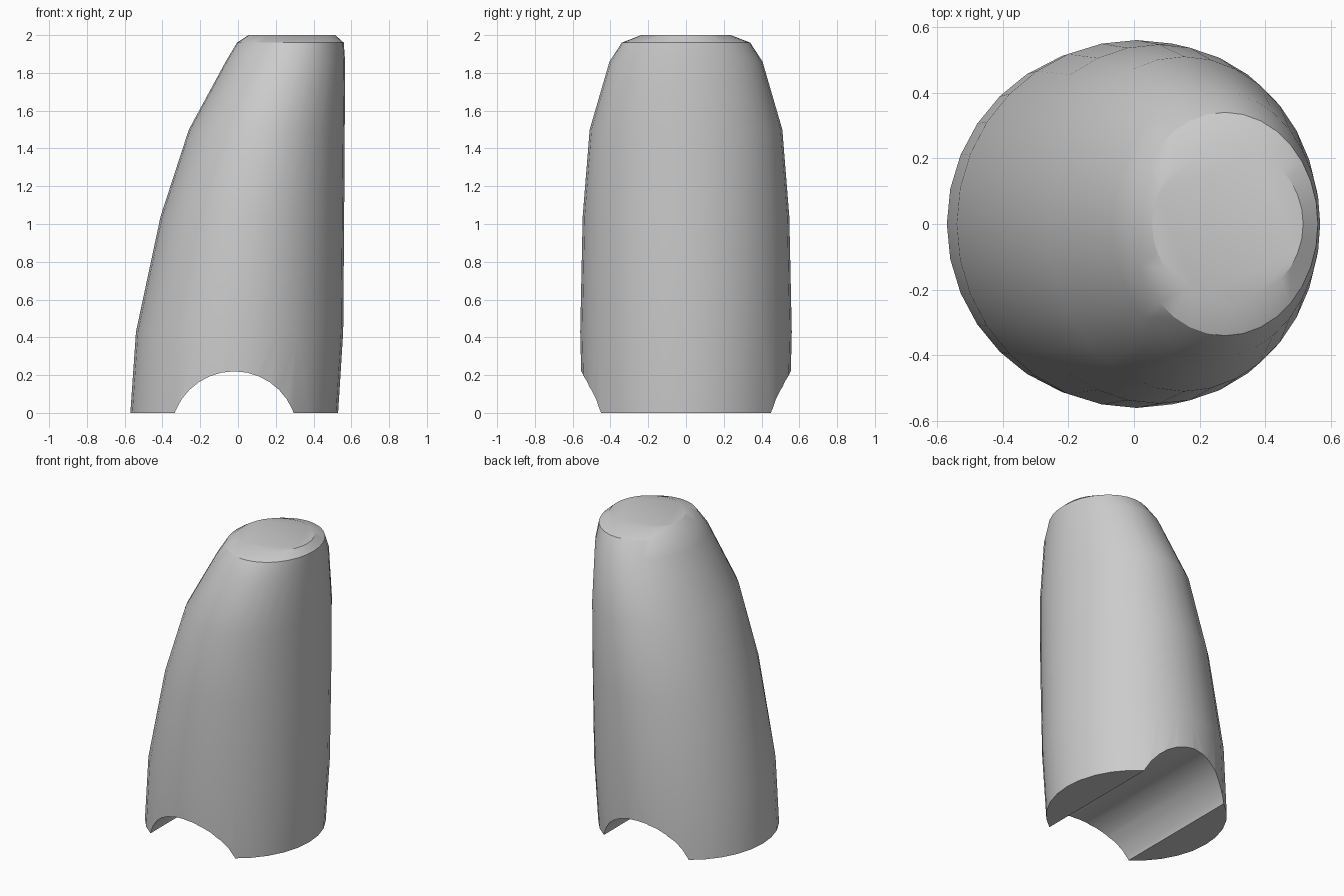
import bpy, bmesh, math

if "Cube" in bpy.data.objects:
    bpy.data.objects.remove(bpy.data.objects["Cube"])

# Leaning tapered body: (z, left x, right x, half depth)
rings = [(0, -0.57, 0.53, 0.55), (0.43, -0.54, 0.557, 0.56),
         (1.04, -0.41, 0.562, 0.547), (1.5, -0.26, 0.565, 0.51),
         (1.86, -0.065, 0.567, 0.405), (1.96, -0.005, 0.56, 0.34),
         (2.0, 0.055, 0.515, 0.237)]
N = 32


def make_object(name, bm):
    bmesh.ops.recalc_face_normals(bm, faces=bm.faces)
    mesh = bpy.data.meshes.new(name)
    bm.to_mesh(mesh)
    bm.free()
    obj = bpy.data.objects.new(name, mesh)
    bpy.context.collection.objects.link(obj)
    return obj


bm = bmesh.new()
loops = []
for z, left, right, depth in rings:
    cx, rx = (left + right) / 2, (right - left) / 2
    loops.append([bm.verts.new((cx + rx * math.cos(2 * math.pi * i / N),
                                depth * math.sin(2 * math.pi * i / N), z))
                  for i in range(N)])
for a, b in zip(loops, loops[1:]):
    for i in range(N):
        j = (i + 1) % N
        bm.faces.new((a[i], a[j], b[j], b[i]))
bm.faces.new(loops[0][::-1])
bm.faces.new(loops[-1])
body = make_object("tapered_body", bm)

# Arched channel running front to back through the base
bpy.ops.mesh.primitive_cylinder_add(vertices=32, radius=0.336, depth=2,
                                    location=(-0.02, 0, -0.116),
                                    rotation=(math.pi / 2, 0, 0))
cutter = bpy.context.object
cutter.name = "channel_cutter"
cutter.hide_render = True

bpy.context.view_layer.objects.active = body
mod = body.modifiers.new("channel", 'BOOLEAN')
mod.operation = 'DIFFERENCE'
mod.solver = 'EXACT'
mod.object = cutter
bpy.ops.object.modifier_apply(modifier=mod.name)
bpy.data.objects.remove(cutter, do_unlink=True)

# Smooth sides with crisp rim and base edges
bpy.ops.object.select_all(action='DESELECT')
body.select_set(True)
bpy.context.view_layer.objects.active = body
bpy.ops.object.shade_smooth_by_angle(angle=math.radians(30))
